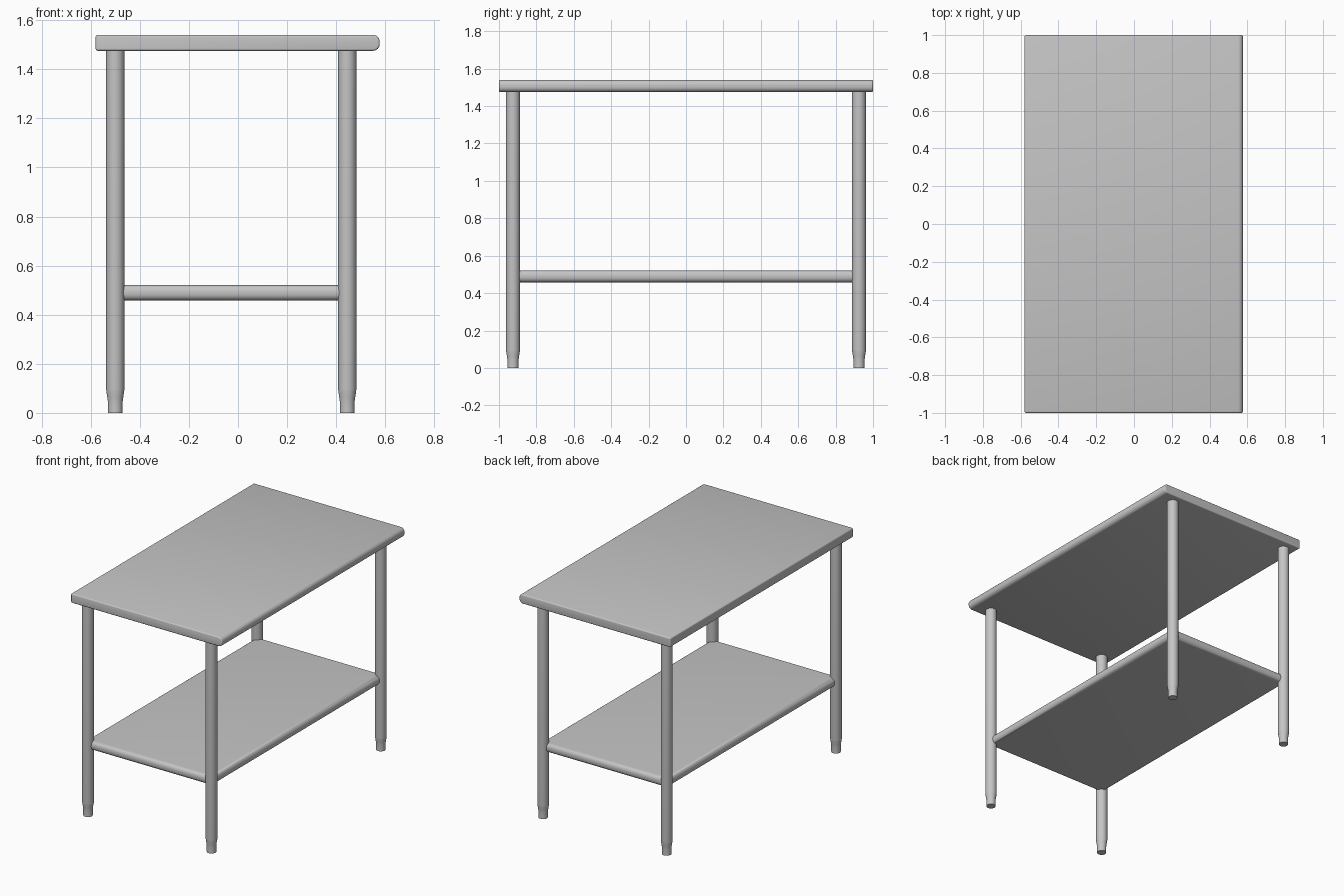
import bpy, bmesh, math
from mathutils import Vector

cube = bpy.data.objects.get("Cube")
if cube:
    bpy.data.objects.remove(cube)

# Single metal colour
steel = bpy.data.materials.new("brushed_steel_grey")
steel.use_nodes = True
GREY = (0.56, 0.56, 0.56, 1)
steel.diffuse_color = GREY
steel.node_tree.nodes["Principled BSDF"].inputs["Base Color"].default_value = GREY

LEG_X = (-0.5, 0.445)
LEG_Y = 0.925
LEG_R = 0.037


def finish(bm, name, angle):
    bmesh.ops.recalc_face_normals(bm, faces=bm.faces)
    mesh = bpy.data.meshes.new(name)
    bm.to_mesh(mesh)
    bm.free()
    mesh.materials.append(steel)
    obj = bpy.data.objects.new(name, mesh)
    bpy.context.collection.objects.link(obj)
    bpy.ops.object.select_all(action="DESELECT")
    obj.select_set(True)
    bpy.context.view_layer.objects.active = obj
    bpy.ops.object.shade_smooth_by_angle(angle=math.radians(angle))
    return obj


def rounded_profile(x0, x1, z0, z1, r_left, r_right, steps=6):
    """Rounded rectangle in x and z, with its own radius at each end."""
    corners = [(x1, z1, r_right, 1, 1, 0), (x0, z1, r_left, -1, 1, 90),
               (x0, z0, r_left, -1, -1, 180), (x1, z0, r_right, 1, -1, 270)]
    pts = []
    for x, z, r, sx, sz, start in corners:
        for i in range(steps + 1):
            a = math.radians(start + 90 * i / steps)
            pts.append((x - sx * r + r * math.cos(a), z - sz * r + r * math.sin(a)))
    return pts


# Tabletop: bullnose on one long edge, small rounding elsewhere
bm = bmesh.new()
outline = rounded_profile(-0.58, 0.577, 1.475, 1.54, 0.01, 0.027)
end = bm.faces.new([bm.verts.new((x, -1, z)) for x, z in outline])
side = bmesh.ops.extrude_face_region(bm, geom=[end], use_keep_orig=True)
new_verts = [g for g in side["geom"] if isinstance(g, bmesh.types.BMVert)]
bmesh.ops.translate(bm, verts=new_verts, vec=(0, 2, 0))
rims = [e for e in bm.edges if abs(e.verts[0].co.y - e.verts[1].co.y) < 0.01]
bmesh.ops.bevel(bm, geom=rims, offset=0.008, segments=3, profile=0.5,
                affect="EDGES", clamp_overlap=True)
finish(bm, "tabletop", 40)

# Lower shelf: rounded on all four sides, corners run into the legs
bm = bmesh.new()
bmesh.ops.create_cube(bm, size=1)
over = 0.014
size = Vector((LEG_X[1] - LEG_X[0] + 2 * over, 2 * (LEG_Y + over), 0.064))
bmesh.ops.scale(bm, verts=bm.verts, vec=size)
bmesh.ops.translate(bm, verts=bm.verts, vec=(sum(LEG_X) / 2, 0, 0.49))
rims = [e for e in bm.edges if abs(e.verts[0].co.z - e.verts[1].co.z) < 0.01]
bmesh.ops.bevel(bm, geom=rims, offset=0.028, segments=6, profile=0.5, affect="EDGES")
finish(bm, "lower_shelf", 40)

# Legs: round tubes with a narrower tapered foot
LEG_PROFILE = [(0.03, 0), (0.03, 0.045), (0.032, 0.06), (0.036, 0.085),
               (LEG_R, 0.095), (LEG_R, 1.48)]
SIDES = 32


def leg(name, x, y):
    bm = bmesh.new()
    rings = []
    for r, z in LEG_PROFILE:
        angles = [math.tau * i / SIDES for i in range(SIDES)]
        rings.append([bm.verts.new((x + r * math.cos(a), y + r * math.sin(a), z))
                      for a in angles])
    for low, high in zip(rings, rings[1:]):
        for i in range(SIDES):
            j = (i + 1) % SIDES
            bm.faces.new((low[i], low[j], high[j], high[i]))
    bm.faces.new(rings[0])
    bm.faces.new(rings[-1])
    finish(bm, name, 30)


for side_name, x in zip(("right", "left"), LEG_X):
    for end_name, y in (("front", -LEG_Y), ("back", LEG_Y)):
        leg(f"{end_name}_{side_name}_leg", x, y)
